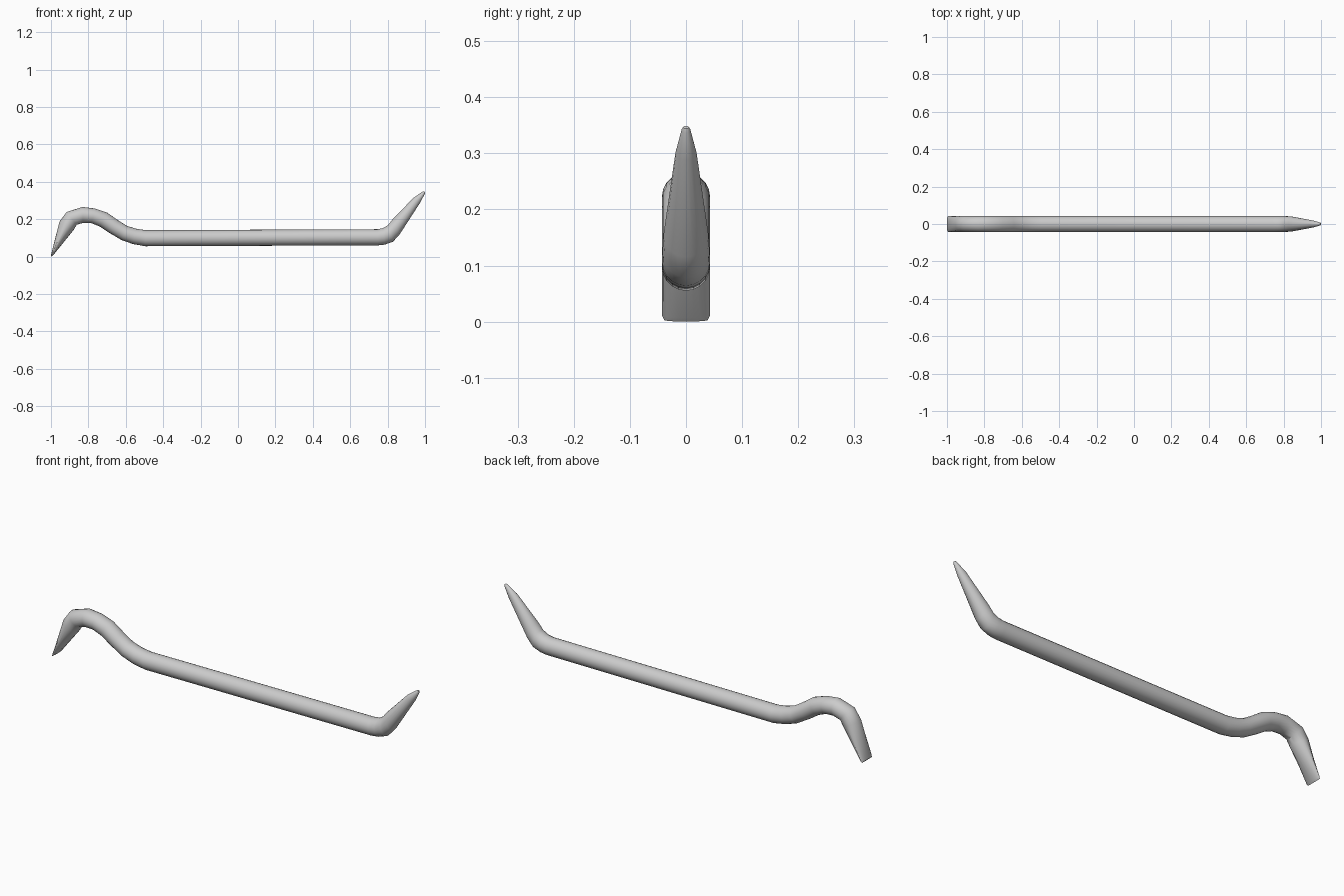
import bpy, bmesh, math

SIDES = 20
# stations along the bar: upper edge (x, z), lower edge (x, z), half width in y
STATIONS = [
    # flat chisel tip and hooked neck
    (-1.000, 0.006, -0.995, 0.000, 0.039),
    (-0.998, 0.016, -0.988, 0.007, 0.043),
    (-0.955, 0.185, -0.878, 0.143, 0.043),
    (-0.917, 0.238, -0.863, 0.170, 0.043),
    (-0.832, 0.265, -0.828, 0.180, 0.043),
    (-0.765, 0.257, -0.783, 0.178, 0.043),
    (-0.700, 0.235, -0.738, 0.160, 0.043),
    (-0.640, 0.193, -0.690, 0.128, 0.043),
    (-0.592, 0.163, -0.622, 0.088, 0.043),
    (-0.545, 0.149, -0.562, 0.067, 0.043),
    (-0.495, 0.141, -0.495, 0.055, 0.043),
    # straight shaft, then bend up to the pointed end
    (0.745, 0.146, 0.750, 0.060, 0.043),
    (0.775, 0.152, 0.785, 0.064, 0.043),
    (0.802, 0.168, 0.828, 0.079, 0.042),
    (0.825, 0.197, 0.862, 0.115, 0.040),
    (0.936, 0.312, 0.974, 0.288, 0.019),
    (0.986, 0.347, 0.999, 0.336, 0.008),
    (0.994, 0.349, 1.000, 0.344, 0.005),
]

# pry bar: rounded section swept through the stations
bm = bmesh.new()
rings = []
for ux, uz, lx, lz, w in STATIONS:
    cx, cz, dx, dz = (ux + lx) / 2, (uz + lz) / 2, (ux - lx) / 2, (uz - lz) / 2
    ring = []
    for i in range(SIDES):
        a = 2 * math.pi * i / SIDES
        c, s = math.cos(a), math.sin(a)
        ring.append(bm.verts.new((cx + c * dx, s * w, cz + c * dz)))
    rings.append(ring)
for r0, r1 in zip(rings, rings[1:]):
    for i in range(SIDES):
        j = (i + 1) % SIDES
        bm.faces.new((r0[i], r0[j], r1[j], r1[i]))
bm.faces.new(rings[0])
bm.faces.new(rings[-1])
bmesh.ops.recalc_face_normals(bm, faces=bm.faces[:])
mesh = bpy.data.meshes.new("pry_bar")
bm.to_mesh(mesh)
bm.free()
bar = bpy.data.objects.new("pry_bar", mesh)
bpy.context.collection.objects.link(bar)
bpy.context.view_layer.objects.active = bar
bar.select_set(True)
bpy.ops.object.shade_smooth_by_angle(angle=math.radians(40))
